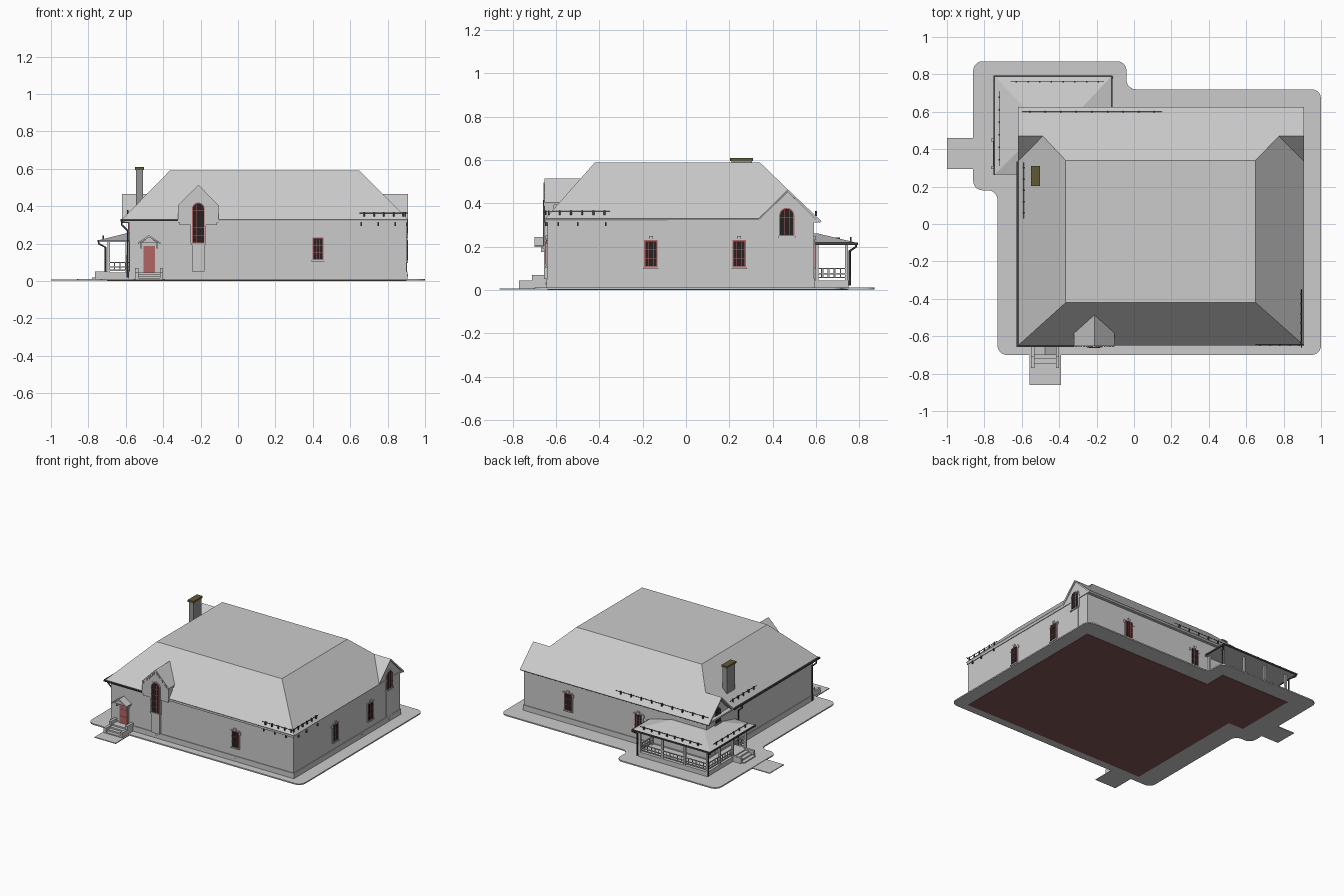
import bpy, bmesh, math
from mathutils import Matrix, Vector

if "Cube" in bpy.data.objects:
    bpy.data.objects.remove(bpy.data.objects["Cube"])


def material(name, rgb):
    m = bpy.data.materials.new(name)
    m.diffuse_color = (*rgb, 1)
    m.use_nodes = True
    m.node_tree.nodes["Principled BSDF"].inputs["Base Color"].default_value = m.diffuse_color
    return m


RED = material("red_joinery", (0.45, 0.13, 0.13))
GLASS = material("dark_glass", (0.02, 0.015, 0.015))
METAL = material("dark_metal", (0.06, 0.06, 0.06))
BROWN = material("brown_base", (0.22, 0.09, 0.09))
OLIVE = material("chimney_cap", (0.12, 0.1, 0.04))
STONE = material("dark_brick", (0.3, 0.3, 0.3))

# wall name: (rotation in degrees, distance of wall plane from origin)
WALLS = {"front": (0, 0.64), "right": (90, 0.90), "back": (180, 0.59), "left": (270, 0.58)}


def finish(bm, name, mat=None):
    bmesh.ops.recalc_face_normals(bm, faces=bm.faces)
    me = bpy.data.meshes.new(name)
    bm.to_mesh(me)
    bm.free()
    ob = bpy.data.objects.new(name, me)
    bpy.context.collection.objects.link(ob)
    if mat:
        me.materials.append(mat)
    return ob


def box(name, x0, x1, y0, y1, z0, z1, mat=None):
    bm = bmesh.new()
    m = Matrix.Translation(((x0 + x1) / 2, (y0 + y1) / 2, (z0 + z1) / 2)) @ \
        Matrix.Diagonal((x1 - x0, y1 - y0, z1 - z0, 1))
    bmesh.ops.create_cube(bm, size=1, matrix=m)
    return finish(bm, name, mat)


def prism(name, wall, pts, d0, d1, mat=None):
    """Extrude a (u, z) profile outward from a wall, from depth d0 to d1."""
    ang, dist = WALLS[wall]
    rot = Matrix.Rotation(math.radians(ang), 4, 'Z')
    bm = bmesh.new()
    f = bm.faces.new([bm.verts.new(rot @ Vector((u, -(dist + d0), z))) for u, z in pts])
    ext = bmesh.ops.extrude_face_region(bm, geom=[f])["geom"]
    bmesh.ops.translate(bm, verts=[v for v in ext if isinstance(v, bmesh.types.BMVert)],
                        vec=rot @ Vector((0, d0 - d1, 0)))
    return finish(bm, name, mat)


def rect(u0, u1, z0, z1):
    return [(u0, z0), (u1, z0), (u1, z1), (u0, z1)]


def opening(u, w, z0, z1, arched):
    if not arched:
        return rect(u - w / 2, u + w / 2, z0, z1)
    r = w / 2
    arc = [(u + r * math.cos(math.pi * i / 12), z1 - r + r * math.sin(math.pi * i / 12)) for i in range(13)]
    return [(u - r, z0), (u + r, z0)] + arc


def window(wall, u, w, z0, z1, arched=False, off=0.0):
    n = wall + "_window_"
    if not arched:  # stone surround with ears, keystone
        prism(n + "surround", wall, rect(u - w * .6, u + w * .6, z0 - .006, z1 + .006), 0, .004)
        for s in (-1, 1):
            prism(n + "ear", wall, rect(u + s * w * .6 - .008, u + s * w * .6 + .008, z1 - .02, z1), 0, .005)
        prism(n + "keystone", wall, [(u - .006, z1), (u + .006, z1), (u + .01, z1 + .02), (u - .01, z1 + .02)], 0, .008)
    else:           # pale apron panel below
        prism(n + "apron", wall, rect(u - w / 2, u + w / 2, .05, z0), 0, .004 + off)
        prism(n + "surround", wall, opening(u, w + .014, z0, z1 + .007, True), 0, .004 + off)
    prism(n + "sill", wall, rect(u - w * .58, u + w * .58, z0 - .008, z0), 0, .010 + off)
    prism(n + "frame", wall, opening(u, w, z0, z1, arched), 0, .006 + off, RED)
    prism(n + "glass", wall, opening(u, w - .010, z0 + .005, z1 - .005, arched), 0, .0075 + off, GLASS)
    for s in (-1, 1):
        prism(n + "mullion", wall, rect(u + s * w / 6 - .001, u + s * w / 6 + .001, z0 + .005, z1 - .01), 0, .0085 + off, RED)
    k = max(2, round((z1 - z0) / .04))
    for i in range(1, k):
        z = z0 + (z1 - z0) * i / k
        prism(n + "bar", wall, rect(u - w * .45, u + w * .45, z - .001, z + .001), 0, .0085 + off, RED)


def pipe(name, pts, r=.005):
    cu = bpy.data.curves.new(name, 'CURVE')
    cu.dimensions, cu.bevel_depth, cu.bevel_resolution = '3D', r, 2
    cu.use_fill_caps = True
    sp = cu.splines.new('POLY')
    sp.points.add(len(pts) - 1)
    for p, c in zip(sp.points, pts):
        p.co = (*c, 1)
    cu.materials.append(METAL)
    ob = bpy.data.objects.new(name, cu)
    bpy.context.collection.objects.link(ob)


def snow_rail(a, b, n):
    a, b = Vector(a), Vector(b)
    pipe("snow_rail", [a, b], .002)
    for i in range(n):
        p = a.lerp(b, (i + .5) / n)
        box("snow_bracket", p.x - .004, p.x + .004, p.y - .004, p.y + .004, p.z - .018, p.z + .004, METAL)


# Pavement with rounded corners, and footpaths
bm = bmesh.new()
outline = [(-.73, -.70), (1, -.70), (1, .72), (-.04, .72), (-.04, .87), (-.86, .87), (-.86, .18), (-.73, .18)]
bm.faces.new([bm.verts.new((x, y, .002)) for x, y in outline])
bmesh.ops.bevel(bm, geom=bm.verts[:], offset=.05, segments=5, profile=.5, affect='VERTICES')
top = bmesh.ops.extrude_face_region(bm, geom=bm.faces[:])["geom"]
bmesh.ops.translate(bm, verts=[v for v in top if isinstance(v, bmesh.types.BMVert)], vec=(0, 0, .009))
finish(bm, "pavement")
box("left_path", -1, -.85, .295, .46, .002, .008)
box("front_path", -.56, -.39, -.86, -.69, .002, .008)
box("base_underside", -.58, .90, -.64, .59, 0, .004, BROWN)
box("porch_underside", -.70, -.14, .29, .75, 0, .0035, BROWN)

# Walls, plinth, eaves soffit
box("walls", -.58, .90, -.64, .59, .004, .325)
box("plinth", -.585, .905, -.645, .595, .004, .05)
box("soffit", -.61, .905, -.648, .61, .312, .325)
for w, s in (("right", 1), ("left", -1)):
    prism(w + "_gable_wall", w, [(s * u, z) for u, z in
          [(.33, .32), (.605, .32), (.60, .333), (.47, .452), (.345, .333)]], -.1, 0)

# Main hipped roof with flat top and two rear gablets
V = [(-.365, -.42, .59), (.65, -.42, .59), (.65, .34, .59), (-.365, .34, .59),
     (-.62, -.65, .33), (.91, -.65, .33), (.91, .625, .318), (-.62, .625, .318),
     (.775, .47, .465), (.91, .47, .465), (.91, .335, .33),
     (-.4875, .47, .465), (-.62, .47, .465), (-.62, .335, .33)]
F = [(0, 1, 2, 3), (4, 5, 1, 0), (5, 10, 8, 2, 1), (4, 0, 3, 11, 13), (8, 10, 9), (11, 12, 13),
     (2, 8, 9, 6, 7, 12, 11, 3)]
me = bpy.data.meshes.new("main_roof")
me.from_pydata(V, [], F)
roof = bpy.data.objects.new("main_roof", me)
bpy.context.collection.objects.link(roof)
sol = roof.modifiers.new("thickness", 'SOLIDIFY')
sol.thickness, sol.offset = .012, -1

# Front wall dormer: body, pitched roof, stepped rake trim
cx = -.212
prism("dormer_body", "front", [(cx - .1, .3), (cx + .1, .3), (cx + .1, .40), (cx, .50), (cx - .1, .40)], -.15, .012)
prism("dormer_roof", "front", [(cx - .108, .392), (cx - .108, .405), (cx, .515), (cx + .108, .405),
                               (cx + .108, .392), (cx, .5)], -.155, .013)
for s in (-1, 1):
    for i in range(7):
        u, z = cx + s * (.012 + .0145 * i), .496 - .0148 * i
        prism("rake_dentil", "front", rect(u - .005, u + .005, z - .018, z), 0, .017)
    prism("dormer_pilaster", "front", rect(cx + s * .1 - .008, cx + s * .1 + .008, .312, .395), -.03, .014)

# Windows on all sides
window("front", cx, .068, .20, .42, True, .012)
window("front", .428, .06, .112, .232)
for y in (-.162, .245):
    window("right", y, .062, .105, .23)
window("right", .465, .07, .25, .38, True)
for x in (.54, -.03):
    window("back", -x, .062, .105, .23)
window("left", -.465, .07, .265, .38, True)
for w, us in (("front", (-.21, .43)), ("right", (.145, .46))):
    for u in us:
        prism("vent", w, rect(u - .01, u + .01, .025, .035), .004, .008)

# Front door with canopy and steps
dx = -.475
prism("front_door_surround", "front", rect(dx - .04, dx + .04, .04, .195), 0, .005)
prism("front_door", "front", rect(dx - .03, dx + .03, .045, .187), 0, .008, RED)
for s in (-1, 1):
    for z0, z1 in ((.055, .1), (.11, .15), (.16, .18)):
        prism("door_panel", "front", rect(dx + s * .014 - .008, dx + s * .014 + .008, z0, z1), .008, .011, RED)
    prism("canopy_bracket", "front", rect(dx + s * .042 - .004, dx + s * .042 + .004, .175, .205), 0, .03)
    box("step_cheek", dx + s * .066 - .009, dx + s * .066 + .009, -.71, -.64, .004, .07)
    box("step_cheek_low", dx + s * .066 - .009, dx + s * .066 + .009, -.77, -.71, .004, .045)
prism("canopy_roof", "front", [(dx - .06, .198), (dx - .06, .206), (dx, .246), (dx + .06, .206),
                               (dx + .06, .198), (dx, .234)], 0, .06)
prism("canopy_gable", "front", [(dx - .045, .203), (dx + .045, .203), (dx, .236)], 0, .05)
for i in range(4):
    box("front_step", dx - .06, dx + .06, -.77 + .025 * i, -.64, .004, .016 + .01 * i)

# Chimney
box("chimney", -.545, -.508, .21, .305, .36, .597, STONE)
box("chimney_cap", -.55, -.503, .203, .31, .595, .609, OLIVE)

# Corner porch: floor, posts, railings, hipped roof, steps
box("porch_floor", -.70, -.58, .29, .75, .004, .045)
box("porch_floor_back", -.58, -.14, .59, .75, .004, .045)
posts = [(-.692, .298), (-.692, .45), (-.692, .60), (-.692, .742), (-.51, .742), (-.33, .742), (-.148, .742),
         (-.148, .605), (-.595, .298)]
for x, y in posts:
    box("porch_post", x - .007, x + .007, y - .007, y + .007, .045, .215)


def railing(x0, x1, y0, y1):
    for z in (.058, .075, .10):
        box("porch_rail", x0 - .003, x1 + .003, y0 - .003, y1 + .003, z - .003, z + .003)
    n = round((x1 - x0 + y1 - y0) / .03)
    for i in range(1, n):
        x, y = x0 + (x1 - x0) * i / n, y0 + (y1 - y0) * i / n
        box("porch_baluster", x - .002, x + .002, y - .002, y + .002, .055, .10)


railing(-.692, -.148, .742, .742)
railing(-.692, -.692, .45, .742)
railing(-.692, -.595, .298, .298)
railing(-.148, -.148, .605, .742)
bm = bmesh.new()
lo = [(-.745, .265), (-.12, .265), (-.12, .79), (-.745, .79)]
hi = [(-.57, .44), (-.295, .44), (-.295, .605), (-.57, .605)]
rings = [[bm.verts.new((x, y, z)) for x, y in p] for p, z in ((lo, .210), (lo, .218), (hi, .262))]
bm.faces.new(rings[0])
bm.faces.new(rings[2])
for a, b in zip(rings, rings[1:]):
    for i in range(4):
        bm.faces.new((a[i], a[(i + 1) % 4], b[(i + 1) % 4], b[i]))
finish(bm, "porch_roof")
box("porch_gutter_left", -.75, -.742, .262, .795, .208, .219, METAL)
box("porch_gutter_back", -.75, -.115, .787, .795, .208, .219, METAL)
box("porch_gutter_right", -.123, -.115, .60, .795, .208, .219, METAL)
for i in range(3):
    box("porch_step", -.78 + .027 * i, -.69, .31, .44, .004, .018 + .01 * i)
for y in (.302, .448):
    box("porch_step_cheek", -.765, -.69, y - .008, y + .008, .004, .05)

# Gutters, downpipes and snow rails
box("left_gutter", -.628, -.618, -.655, .335, .32, .333, METAL)
box("front_gutter", -.628, cx - .11, -.658, -.649, .32, .328, METAL)
for y in (-.62, .235):
    pipe("downpipe", [(-.622, y, .325), (-.622, y, .30), (-.59, y, .27), (-.59, y, .02)])
pipe("porch_downpipe", [(-.115, .785, .212), (-.115, .785, .20), (-.135, .757, .18), (-.135, .757, .02)])
pipe("porch_downpipe_left", [(-.745, .785, .212), (-.745, .785, .20), (-.708, .755, .18), (-.708, .755, .02)])
snow_rail((.65, -.647, .364), (.91, -.647, .364), 5)
snow_rail((.895, -.66, .364), (.895, -.35, .364), 6)
snow_rail((-.60, .60, .36), (.15, .60, .36), 9)
snow_rail((-.59, .03, .375), (-.59, .33, .375), 5)
snow_rail((-.66, .76, .24), (-.16, .76, .24), 8)
snow_rail((-.72, .31, .24), (-.72, .71, .24), 6)
for x in (.66, .75, .84):
    box("eave_bracket", x - .004, x + .004, -.65, -.64, .295, .315, METAL)
for y in (-.59, -.50, -.37):
    box("eave_bracket", .90, .91, y - .004, y + .004, .295, .315, METAL)
